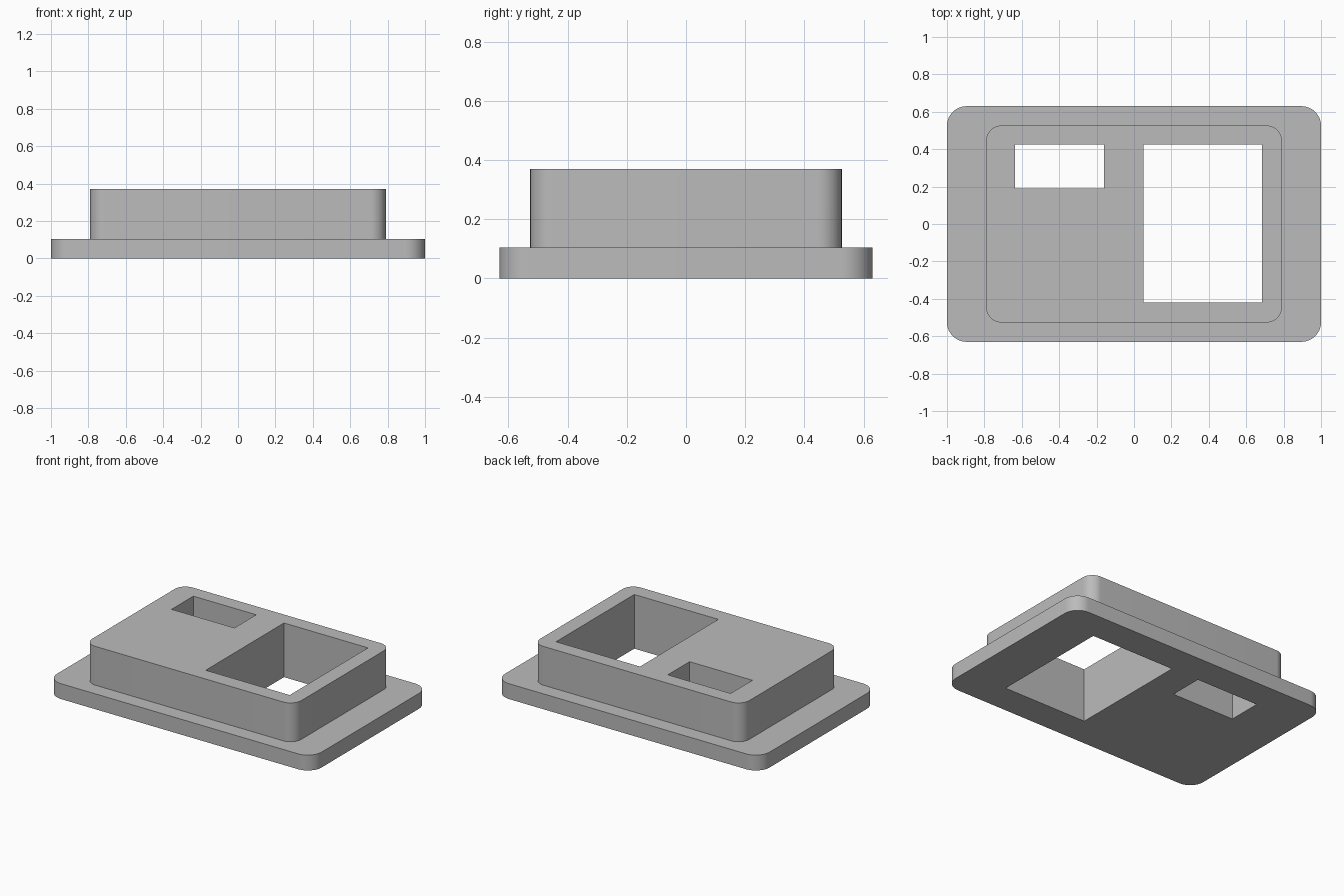
import bpy
import bmesh
from math import cos, sin, pi, radians

cube = bpy.data.objects.get("Cube")
if cube:
    bpy.data.objects.remove(cube, do_unlink=True)

grey = bpy.data.materials.new("plain grey")
grey.use_nodes = True
COLOUR = (0.5, 0.5, 0.5, 1)
grey.diffuse_color = COLOUR
grey.node_tree.nodes["Principled BSDF"].inputs["Base Color"].default_value = COLOUR


def rounded_outline(x0, x1, y0, y1, radius, steps=12):
    """Corner points of a rectangle, counter-clockwise, rounded if radius > 0."""
    corners = [(x1, y1, -1, -1), (x0, y1, 1, -1), (x0, y0, 1, 1), (x1, y0, -1, 1)]
    points = []
    for i, (x, y, sx, sy) in enumerate(corners):
        if radius == 0:
            points.append((x, y))
            continue
        for k in range(steps + 1):
            a = (i + k / steps) * pi / 2
            points.append((x + radius * (sx + cos(a)), y + radius * (sy + sin(a))))
    return points


def slab(name, x, y, z, radius=0):
    """Extrude a rectangular outline between two heights."""
    bm = bmesh.new()
    verts = [bm.verts.new((px, py, z[0])) for px, py in rounded_outline(*x, *y, radius)]
    face = bm.faces.new(verts)
    top = bmesh.ops.extrude_face_region(bm, geom=[face])["geom"]
    bmesh.ops.translate(bm, vec=(0, 0, z[1] - z[0]),
                        verts=[v for v in top if isinstance(v, bmesh.types.BMVert)])
    bmesh.ops.recalc_face_normals(bm, faces=bm.faces)
    mesh = bpy.data.meshes.new(name)
    bm.to_mesh(mesh)
    bm.free()
    mesh.materials.append(grey)
    obj = bpy.data.objects.new(name, mesh)
    bpy.context.collection.objects.link(obj)
    return obj


def combine(target, other, operation):
    """Apply a boolean and discard the helper."""
    bpy.context.view_layer.objects.active = target
    mod = target.modifiers.new(operation.lower(), "BOOLEAN")
    mod.operation = operation
    mod.solver = "EXACT"
    mod.object = other
    bpy.ops.object.modifier_apply(modifier=mod.name)
    bpy.data.objects.remove(other, do_unlink=True)


# Flange with the raised block on it
bezel = slab("stepped_bezel", (-1, 1), (-0.63, 0.63), (0, 0.105), 0.105)
block = slab("raised_block", (-0.79, 0.79), (-0.526, 0.526), (0.05, 0.37), 0.08)
combine(bezel, block, "UNION")

# Large window and small slot, both right through
for x, y in [((0.05, 0.685), (-0.42, 0.425)), ((-0.635, -0.16), (0.19, 0.425))]:
    combine(bezel, slab("opening_cutter", x, y, (-0.2, 0.6)), "DIFFERENCE")

bpy.ops.object.select_all(action="DESELECT")
bezel.select_set(True)
bpy.context.view_layer.objects.active = bezel
bpy.ops.object.shade_smooth_by_angle(angle=radians(30))
